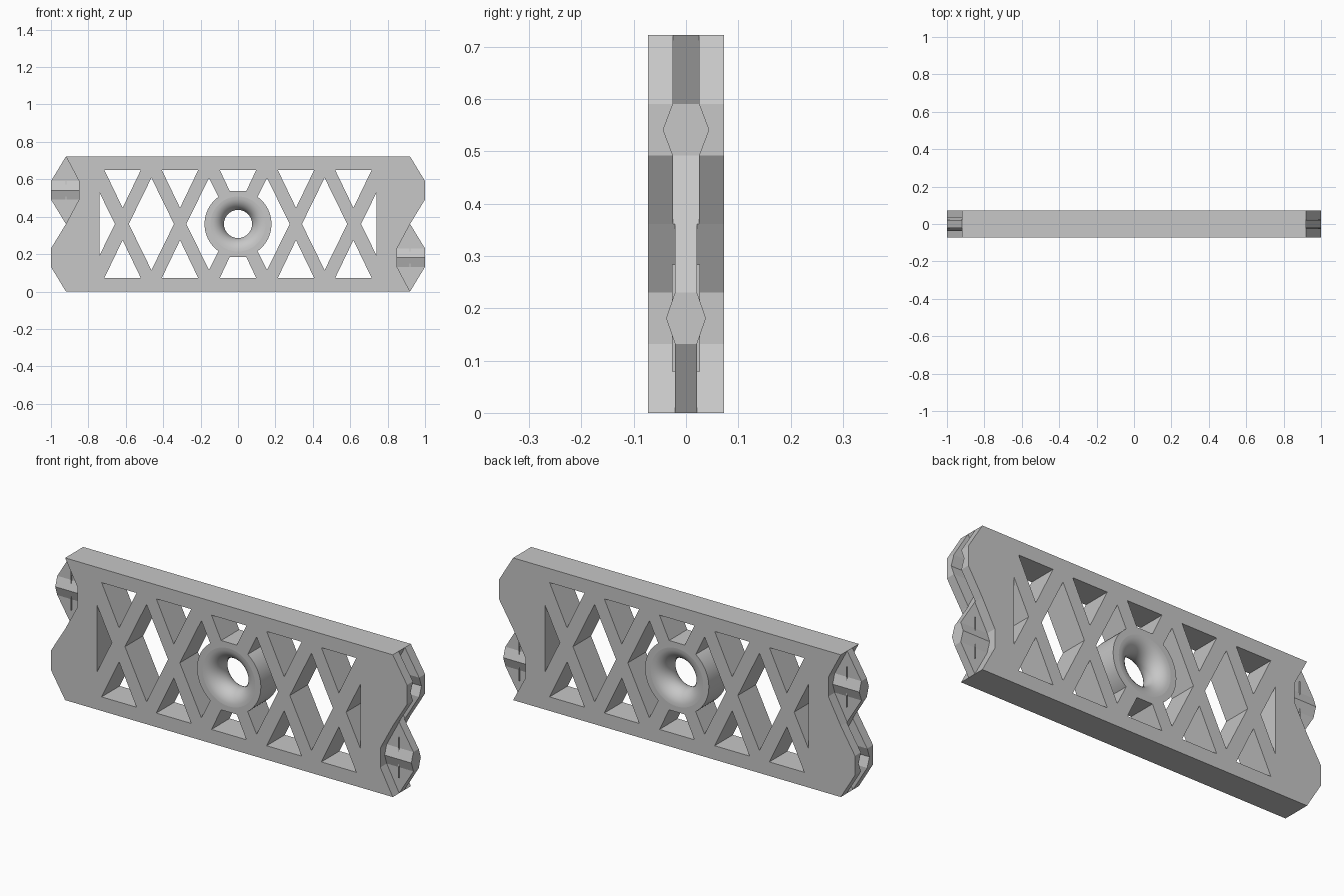
import bpy, bmesh, math

if "Cube" in bpy.data.objects:
    bpy.data.objects.remove(bpy.data.objects["Cube"])

H, T = 0.722, 0.0725          # plate height, half thickness
C = H / 2
XT, XE, XN = 0.92, 1.0, 0.85  # hinge axis, tab tip, notch floor

grey = bpy.data.materials.new("plain grey")
grey.diffuse_color = (0.57, 0.57, 0.57, 1)
grey.use_nodes = True
grey.node_tree.nodes["Principled BSDF"].inputs["Base Color"].default_value = grey.diffuse_color


def add_prism(bm, pts, y0, y1):
    """Extrude an x-z outline from y0 to y1."""
    a = [bm.verts.new((x, y0, z)) for x, z in pts]
    b = [bm.verts.new((x, y1, z)) for x, z in pts]
    bm.faces.new(a)
    bm.faces.new(b[::-1])
    n = len(pts)
    for i in range(n):
        j = (i + 1) % n
        bm.faces.new((a[j], a[i], b[i], b[j]))


def add_bar(bm, section, x0, x1):
    """Extrude a y-z section from x0 to x1."""
    a = [bm.verts.new((x0, y, z)) for y, z in section]
    b = [bm.verts.new((x1, y, z)) for y, z in section]
    bm.faces.new(a)
    bm.faces.new(b[::-1])
    n = len(section)
    for i in range(n):
        j = (i + 1) % n
        bm.faces.new((a[j], a[i], b[i], b[j]))


def make(name, bm):
    bmesh.ops.recalc_face_normals(bm, faces=bm.faces)
    me = bpy.data.meshes.new(name)
    bm.to_mesh(me)
    bm.free()
    me.materials.append(grey)
    ob = bpy.data.objects.new(name, me)
    bpy.context.collection.objects.link(ob)
    return ob


def boolean(target, tool, op="DIFFERENCE"):
    """Apply one boolean and discard its tool."""
    tool.hide_render = True
    mod = target.modifiers.new("cut", "BOOLEAN")
    mod.operation, mod.solver, mod.object = op, "EXACT", tool
    dg = bpy.context.evaluated_depsgraph_get()
    me = bpy.data.meshes.new_from_object(target.evaluated_get(dg))
    target.modifiers.clear()
    target.data = me
    bpy.data.objects.remove(tool)


def turn(pts):
    """Half turn about the plate centre."""
    return [(-x, H - z) for x, z in pts]


# Plate outline with two hinge tabs on each end
right = [(XT, 0), (XE, 0.132), (XE, 0.23), (XT, C), (XE, H - 0.23), (XE, H - 0.132), (XT, H)]
left = [(-x, z) for x, z in reversed(right)]
bm = bmesh.new()
add_prism(bm, right + left, -T, T)
plate = make("truss_plate", bm)

# Triangular windows and centre trapezoids
bm = bmesh.new()
wins = []
for cx in (-0.617, -0.31, 0.31, 0.617):
    wins.append([(cx - 0.098, 0.651), (cx + 0.098, 0.651), (cx, 0.447)])
wins.append([(-0.098, 0.651), (0.098, 0.651), (0.044, 0.537), (-0.044, 0.537)])
for w in wins:
    add_prism(bm, w, -0.2, 0.2)
    add_prism(bm, turn(w), -0.2, 0.2)
half = [(-0.74, 0.528), (-0.658, C), (-0.74, H - 0.528)]
add_prism(bm, half, -0.2, 0.2)
add_prism(bm, turn(half), -0.2, 0.2)
boolean(plate, make("triangle_cutter", bm))

# Diamond windows, trimmed where they meet the hub
bm = bmesh.new()
for cx in (-0.463, -0.155, 0.155, 0.463):
    add_prism(bm, [(cx, C + 0.247), (cx + 0.121, C), (cx, C - 0.247), (cx - 0.121, C)], -0.2, 0.2)
diamonds = make("diamond_cutter", bm)
bm = bmesh.new()
add_prism(bm, [(0.179 * math.cos(math.tau * i / 64), C + 0.179 * math.sin(math.tau * i / 64))
               for i in range(64)], -0.3, 0.3)
boolean(diamonds, make("hub_trim", bm))
boolean(plate, diamonds)

# Flared hub hole: rounded lip from both faces
N, R = 64, 0.075
prof = [(R + T, -0.15)]
for i in range(17):
    t = math.pi * (i / 16 - 0.5)
    prof.append((R + T - T * math.cos(t), T * math.sin(t)))
prof.append((R + T, 0.15))
bm = bmesh.new()
rings = [[bm.verts.new((r * math.cos(math.tau * k / N), y, C + r * math.sin(math.tau * k / N)))
          for k in range(N)] for r, y in prof]
for a, b in zip(rings, rings[1:]):
    for k in range(N):
        j = (k + 1) % N
        bm.faces.new((a[k], a[j], b[j], b[k]))
bm.faces.new(rings[0])
bm.faces.new(rings[-1])
boolean(plate, make("hole_cutter", bm))

# Hinge ends: slotted fork and thin tongue, swapped on the other end
fork = [(XT, C), (1.1, C), (1.1, H + 0.1), (0.973, H + 0.1), (XT, H), (XN, H - 0.132), (XN, H - 0.23)]
tongue = [(x, H - z) for x, z in fork]
for flip in (False, True):
    f = turn if flip else (lambda p: p)
    s = -1 if flip else 1
    zs = (lambda z: H - z) if flip else (lambda z: z)
    bm = bmesh.new()
    add_prism(bm, f(fork), -0.025, 0.025)
    boolean(plate, make("slot_cutter", bm))
    bm = bmesh.new()
    add_prism(bm, f(tongue), 0.021, 0.2)
    add_prism(bm, f(tongue), -0.2, -0.021)
    boolean(plate, make("tongue_cutter", bm))
    # V grooves inside the fork
    bm = bmesh.new()
    add_bar(bm, [(-0.025, zs(0.492)), (0.025, zs(0.492)), (0.0435, zs(0.541)),
                 (0.025, zs(0.59)), (-0.025, zs(0.59)), (-0.0435, zs(0.541))], s * XN, s * 1.1)
    boolean(plate, make("groove_cutter", bm))
    # Snap ridge on the tongue
    bm = bmesh.new()
    add_bar(bm, [(-0.021, zs(0.132)), (0.021, zs(0.132)), (0.038, zs(0.181)),
                 (0.021, zs(0.23)), (-0.021, zs(0.23)), (-0.038, zs(0.181))], s * XN, s * XE)
    side = "left" if flip else "right"
    make(side + "_snap_ridge", bm)
    # Fine upright rib across the ridge
    bm = bmesh.new()
    rib = [(XT - 0.002, 0.079), (XT + 0.002, 0.079), (XT + 0.002, 0.284), (XT - 0.002, 0.284)]
    add_prism(bm, f(rib), -0.027, 0.027)
    make(side + "_tongue_rib", bm)

# Smooth only the flared hole and the round hub wall
for p in plate.data.polygons:
    r = math.hypot(p.center.x, p.center.z - C)
    flat = abs(p.normal.y) > 0.999
    p.use_smooth = not flat and (r < R + T or (abs(r - 0.179) < 0.002 and p.area < 0.006))
